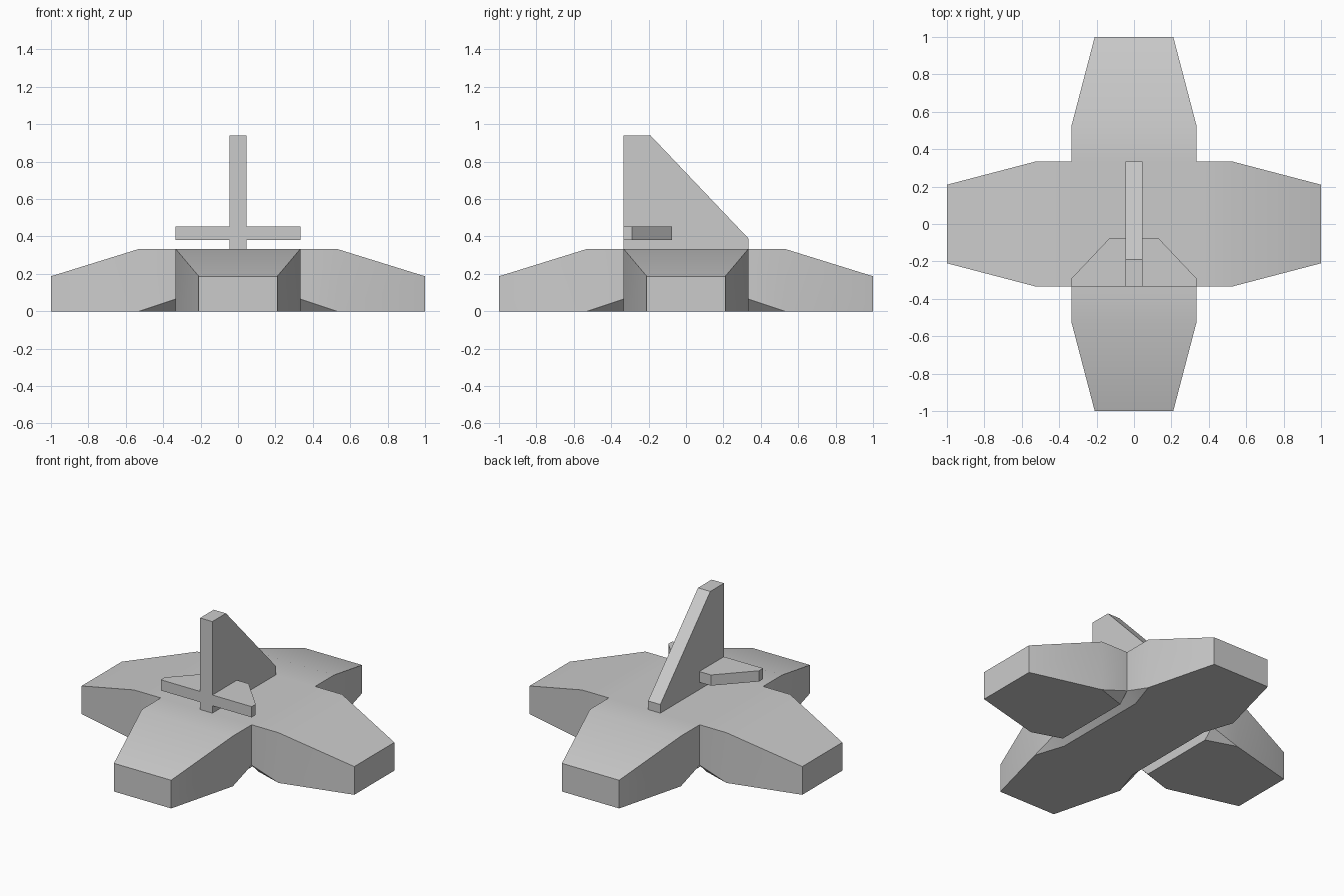
import bpy, bmesh
from mathutils import Vector

if "Cube" in bpy.data.objects:
    bpy.data.objects.remove(bpy.data.objects["Cube"])

W = 0.333      # half width of each arm, also its height
CH = 0.065     # chamfer at the inner lower corners
FIN = 0.045    # half thickness of the fin


def finish(name, bm, smooth=False):
    bmesh.ops.remove_doubles(bm, verts=bm.verts, dist=1e-4)
    bmesh.ops.recalc_face_normals(bm, faces=bm.faces)
    me = bpy.data.meshes.new(name)
    bm.to_mesh(me)
    bm.free()
    ob = bpy.data.objects.new(name, me)
    bpy.context.collection.objects.link(ob)
    if smooth:
        bpy.ops.object.select_all(action='DESELECT')
        ob.select_set(True)
        bpy.context.view_layer.objects.active = ob
        bpy.ops.object.shade_smooth_by_angle()


def add_face(bm, pts):
    # skip points that coincide with a neighbour
    pts = [p for i, p in enumerate(pts) if (p - pts[i - 1]).length > 1e-5]
    if len(pts) > 2:
        bm.faces.new([bm.verts.new(p) for p in pts])


def ring(along, half, top, cut, on_x):
    section = [(-half, top), (half, top), (half, cut),
               (half - cut, 0), (cut - half, 0), (-half, cut)]
    return [Vector((along, a, z) if on_x else (a, along, z)) for a, z in section]


def loft(bm, a, b, skip=()):
    for i in range(6):
        if i not in skip:
            j = (i + 1) % 6
            add_face(bm, [a[i], a[j], b[j], b[i]])


def prism(name, outline, axis, lo, hi):
    bm = bmesh.new()
    def at(p, d):
        return Vector((d, *p)) if axis == 'x' else Vector((*p, d))
    a, b = [[at(p, d) for p in outline] for d in (lo, hi)]
    add_face(bm, a)
    add_face(bm, b)
    for i in range(len(a)):
        add_face(bm, [a[i - 1], a[i], b[i], b[i - 1]])
    finish(name, bm)


# Cross-shaped body: four tapered arms around a square middle
bm = bmesh.new()
for on_x in (True, False):
    for s in (-1, 1):
        inner = ring(s * W, W, W, CH, on_x)
        mid = ring(s * 0.53, W, W, 0, on_x)
        tip = ring(s, 0.21, 0.187, 0, on_x)
        loft(bm, inner, mid)
        loft(bm, mid, tip)
        add_face(bm, tip)
        if on_x:  # small lower end wall beside the middle
            add_face(bm, inner[2:])
loft(bm, ring(-W, W, W, CH, False), ring(W, W, W, CH, False), skip=(1, 5))
finish("cross_body", bm, smooth=True)

# Upright fin
prism("tail_fin", [(-W, W), (-W, 0.94), (-0.19, 0.94), (W, 0.39), (W, W)],
      'x', -FIN, FIN)

# Horizontal tail planes, left and right of the fin
for side, s in (("left", -1), ("right", 1)):
    prism(side + "_tail_plane",
          [(s * FIN, -W), (s * W, -W), (s * W, -0.29),
           (s * 0.13, -0.075), (s * FIN, -0.075)], 'z', 0.382, 0.453)
